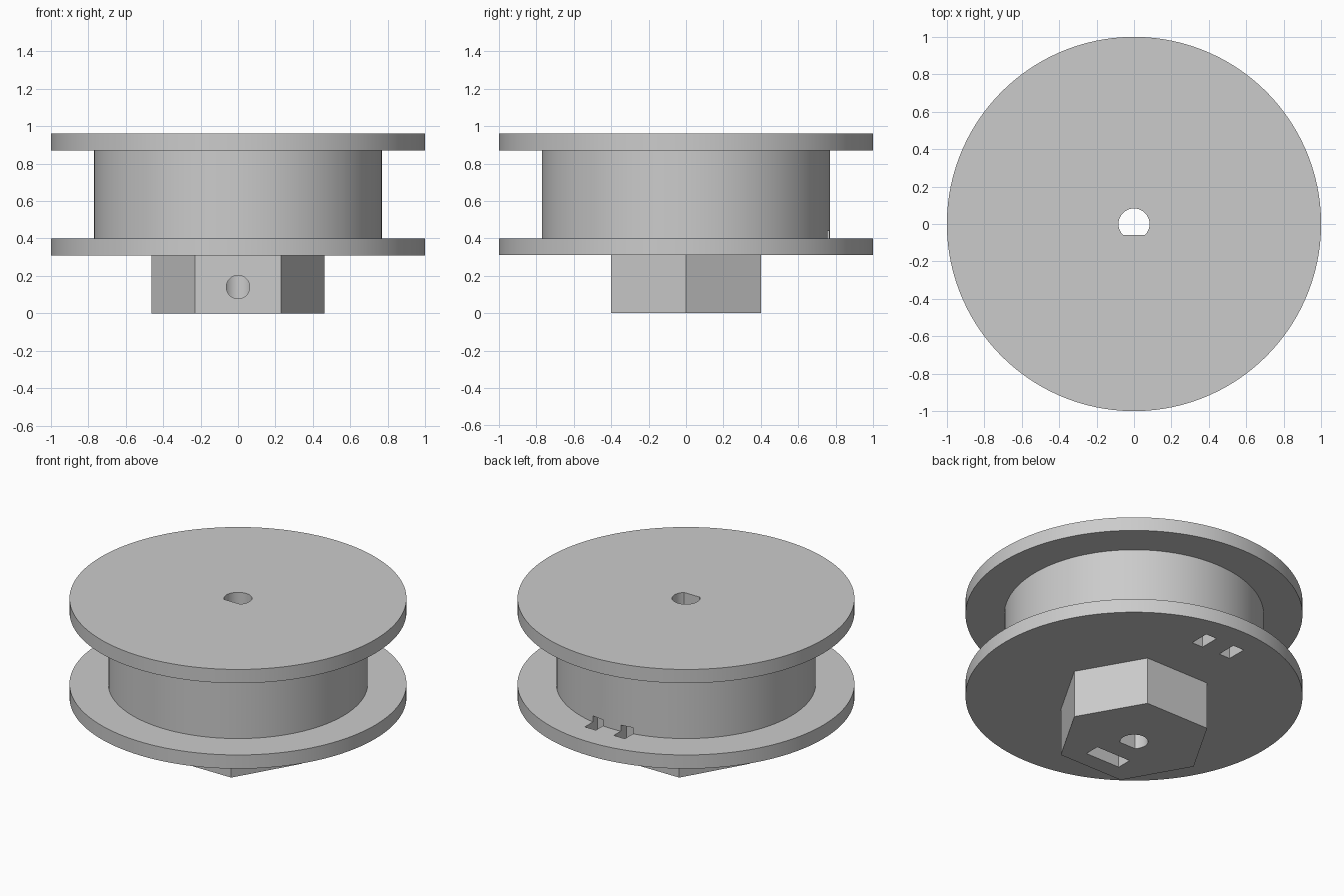
import bpy, bmesh, math

cube = bpy.data.objects.get("Cube")
if cube:
    bpy.data.objects.remove(cube, do_unlink=True)

# Single grey plastic
grey = bpy.data.materials.new("grey_plastic")
grey.use_nodes = True
colour = (0.6, 0.6, 0.6, 1)
grey.diffuse_color = colour
grey.node_tree.nodes["Principled BSDF"].inputs["Base Color"].default_value = colour


def make_object(name, bm):
    bmesh.ops.recalc_face_normals(bm, faces=bm.faces)
    mesh = bpy.data.meshes.new(name)
    bm.to_mesh(mesh)
    bm.free()
    mesh.materials.append(grey)
    obj = bpy.data.objects.new(name, mesh)
    bpy.context.collection.objects.link(obj)
    return obj


def lathe(name, profile, steps):
    """Revolve an (radius, height) profile around z."""
    bm = bmesh.new()
    verts = [bm.verts.new((r, 0, z)) for r, z in profile]
    edges = [bm.edges.new(pair) for pair in zip(verts, verts[1:])]
    bmesh.ops.spin(bm, geom=verts + edges, axis=(0, 0, 1), cent=(0, 0, 0),
                   angle=math.tau, steps=steps)
    bmesh.ops.remove_doubles(bm, verts=bm.verts, dist=1e-5)
    return make_object(name, bm)


def prism(name, outline, z0, z1):
    """Extrude a flat outline from z0 to z1."""
    bm = bmesh.new()
    face = bm.faces.new([bm.verts.new((x, y, z0)) for x, y in outline])
    new = bmesh.ops.extrude_face_region(bm, geom=[face])["geom"]
    bmesh.ops.translate(bm, vec=(0, 0, z1 - z0),
                        verts=[v for v in new if isinstance(v, bmesh.types.BMVert)])
    return make_object(name, bm)


def box(name, x, y, width, depth, z0, z1):
    w, d = width / 2, depth / 2
    return prism(name, [(x - w, y - d), (x + w, y - d), (x + w, y + d), (x - w, y + d)], z0, z1)


def circle(radius, count, start=0.0, sweep=math.tau, closed=True):
    n = count if closed else count - 1
    return [(radius * math.cos(start + sweep * i / n),
             radius * math.sin(start + sweep * i / n)) for i in range(count)]


def combine(target, other, operation):
    mod = target.modifiers.new(operation.lower(), 'BOOLEAN')
    mod.operation, mod.solver, mod.object = operation, 'EXACT', other
    bpy.ops.object.select_all(action='DESELECT')
    target.select_set(True)
    bpy.context.view_layer.objects.active = target
    bpy.ops.object.modifier_apply(modifier=mod.name)
    bpy.data.objects.remove(other, do_unlink=True)


# Two flanges and the drum between them
spool = lathe("spool", [(0, 0.31), (1, 0.31), (1, 0.4), (0.77, 0.4),
                        (0.77, 0.87), (1, 0.87), (1, 0.96), (0, 0.96)], 120)

# Hexagonal boss underneath
combine(spool, prism("hex_boss", circle(0.462, 6), 0, 0.35), 'UNION')

# D-shaped shaft bore, flat towards the front
bore_r, flat = 0.083, 0.06
a = math.asin(flat / bore_r)
bore = circle(bore_r, 40, -a, math.pi + 2 * a, closed=False)
combine(spool, prism("shaft_bore", bore, -0.1, 1.1), 'DIFFERENCE')

# Set screw hole from the front face of the boss to the bore
screw = prism("screw_hole", circle(0.0625, 40), 0, 0.5)
for v in screw.data.vertices:
    x, y, z = v.co
    v.co = (x, -z, y + 0.14)
bm = bmesh.new()
bm.from_mesh(screw.data)
bmesh.ops.recalc_face_normals(bm, faces=bm.faces)
bm.to_mesh(screw.data)
bm.free()
combine(spool, screw, 'DIFFERENCE')

# Nut pocket in the boss
combine(spool, box("nut_pocket", 0, -0.24, 0.25, 0.1, -0.1, 0.27), 'DIFFERENCE')

# Pair of cord slots through the lower flange, biting into the drum
for side in (-1, 1):
    combine(spool, box("cord_slot", side * 0.105, 0.775, 0.08, 0.13, 0.2, 0.44), 'DIFFERENCE')

bpy.ops.object.shade_smooth_by_angle(angle=math.radians(30))
